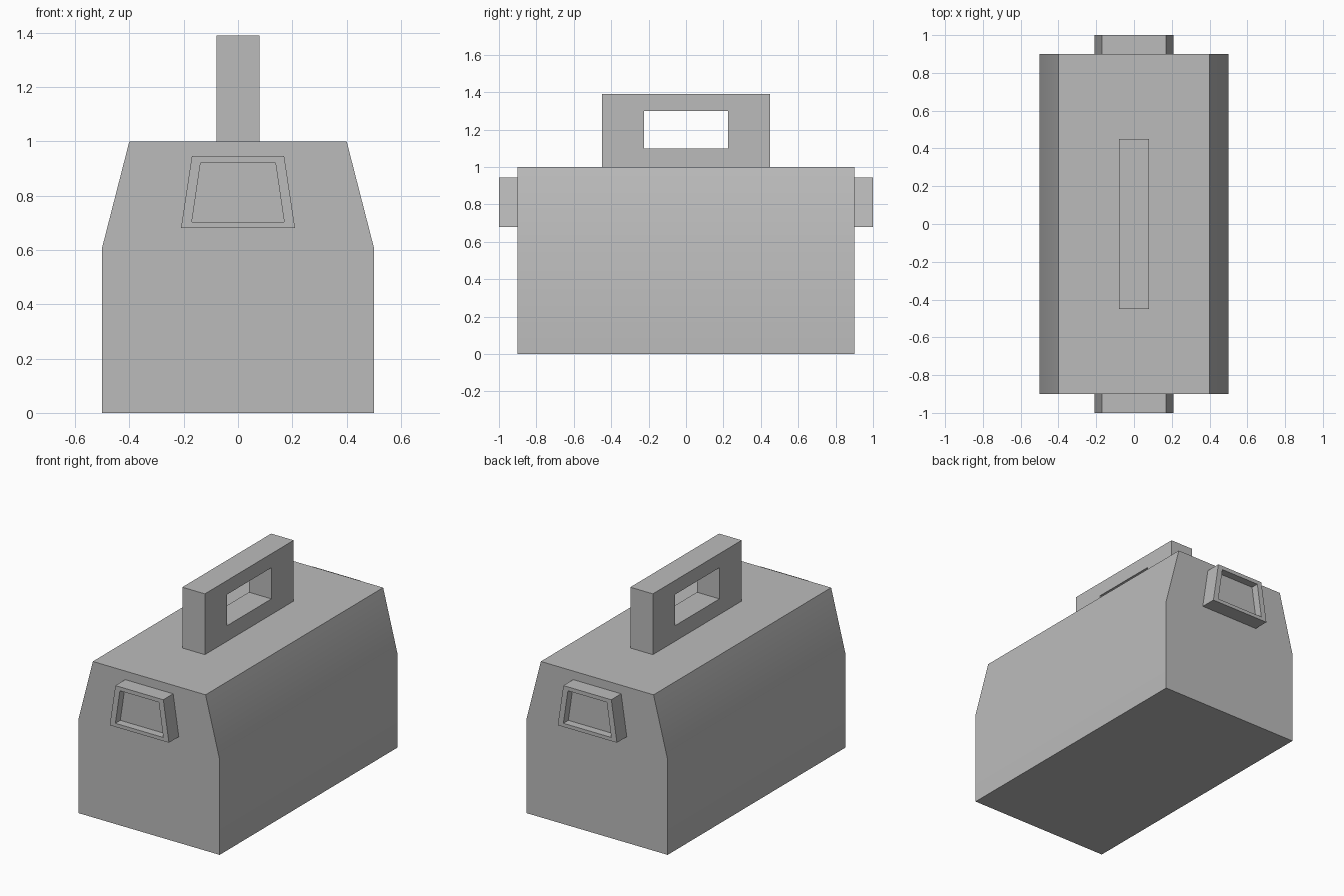
import bpy
import bmesh
import math

if "Cube" in bpy.data.objects:
    bpy.data.objects.remove(bpy.data.objects["Cube"])

grey = bpy.data.materials.new("plain grey")
grey.diffuse_color = (0.5, 0.5, 0.5, 1)
grey.use_nodes = True
grey.node_tree.nodes["Principled BSDF"].inputs["Base Color"].default_value = grey.diffuse_color


def finish(name, bm):
    """Turn a bmesh into a named, shaded object."""
    bmesh.ops.recalc_face_normals(bm, faces=bm.faces)
    mesh = bpy.data.meshes.new(name)
    bm.to_mesh(mesh)
    bm.free()
    mesh.materials.append(grey)
    obj = bpy.data.objects.new(name, mesh)
    bpy.context.collection.objects.link(obj)
    bpy.ops.object.select_all(action='DESELECT')
    obj.select_set(True)
    bpy.context.view_layer.objects.active = obj
    bpy.ops.object.shade_smooth_by_angle(angle=math.radians(30))
    return obj


def loop(bm, points):
    return [bm.verts.new(p) for p in points]


def bridge(bm, a, b):
    """Quads between two closed loops of equal length."""
    n = len(a)
    for i in range(n):
        j = (i + 1) % n
        bm.faces.new((a[i], a[j], b[j], b[i]))


# Body: six-sided end profile drawn along y
profile = [(-0.5, 0), (0.5, 0), (0.5, 0.61), (0.4, 1), (-0.4, 1), (-0.5, 0.61)]
bm = bmesh.new()
front, back = [loop(bm, [(x, y, z) for x, z in profile]) for y in (-0.9, 0.9)]
bridge(bm, front, back)
bm.faces.new(front)
bm.faces.new(back)
finish("case_body", bm)

# Carry handle: rectangular frame with a through opening
outer = [(-0.45, 1), (0.45, 1), (0.45, 1.39), (-0.45, 1.39)]
inner = [(-0.225, 1.1), (0.225, 1.1), (0.225, 1.3), (-0.225, 1.3)]
bm = bmesh.new()
rings = [loop(bm, [(x, y, z) for y, z in pts])
         for x, pts in ((-0.08, outer), (0.08, outer), (0.08, inner), (-0.08, inner))]
for i in range(4):
    bridge(bm, rings[i], rings[(i + 1) % 4])
finish("carry_handle", bm)


# End grips: tapered blocks with a recessed face, mirrored to the back
def trapezoid(bottom, top, z0, z1, y):
    return [(-bottom, y, z0), (bottom, y, z0), (top, y, z1), (-top, y, z1)]


bm = bmesh.new()
rings = [loop(bm, trapezoid(*t)) for t in (
    (0.21, 0.17, 0.68, 0.945, -0.9),
    (0.21, 0.17, 0.68, 0.945, -1.0),
    (0.17, 0.138, 0.703, 0.92, -1.0),
    (0.17, 0.138, 0.703, 0.92, -0.95))]
for a, b in zip(rings, rings[1:]):
    bridge(bm, a, b)
bm.faces.new(rings[0])
bm.faces.new(rings[3])
grip = finish("end_grips", bm)
mirror = grip.modifiers.new("mirror", 'MIRROR')
mirror.use_axis = (False, True, False)
